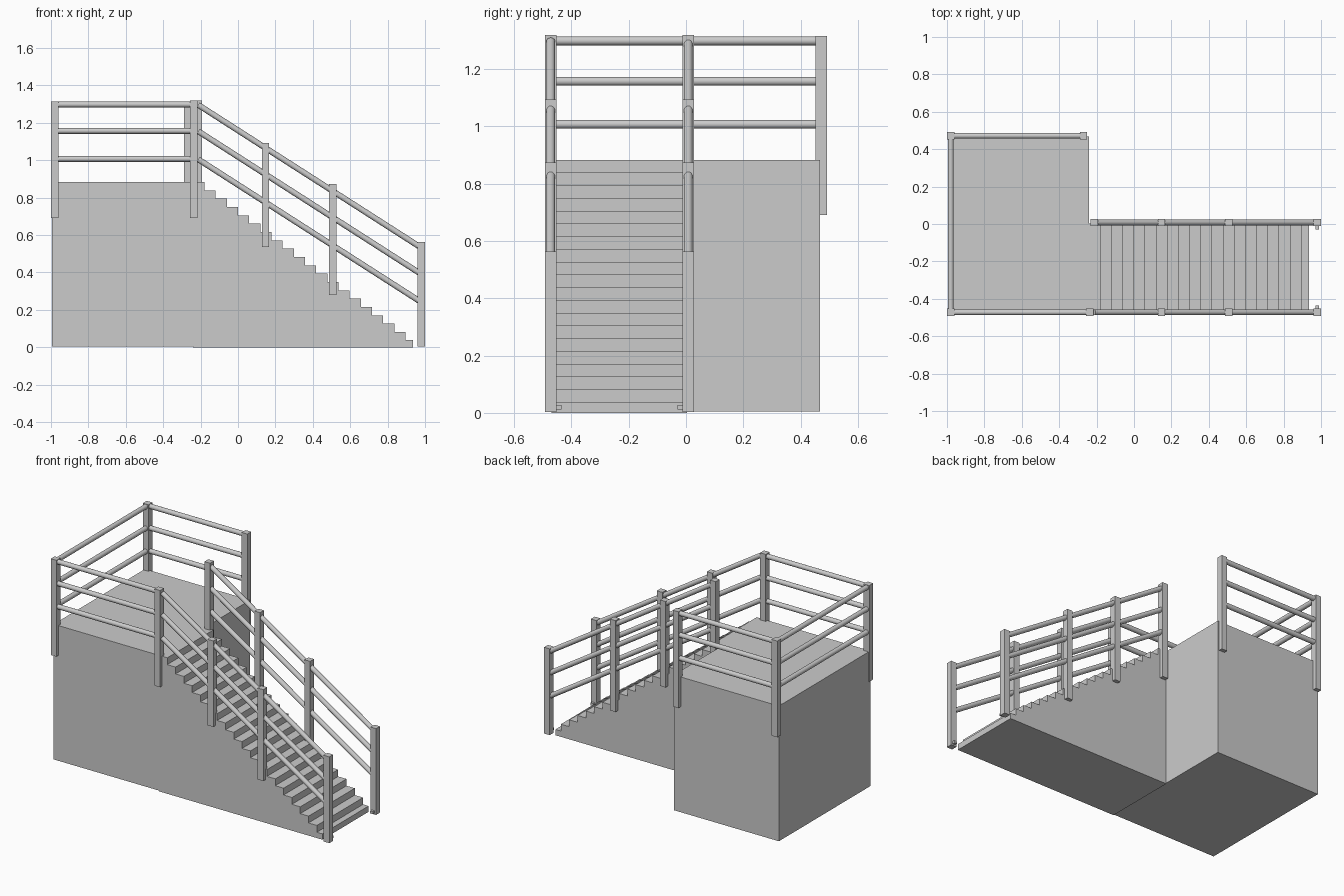
import bpy
import bmesh
from math import radians
from mathutils import Vector

cube = bpy.data.objects.get("Cube")
if cube:
    bpy.data.objects.remove(cube, do_unlink=True)

grey = bpy.data.materials.new("plain grey")
grey.use_nodes = True
GREY = (0.6, 0.6, 0.6, 1)
grey.diffuse_color = GREY
grey.node_tree.nodes["Principled BSDF"].inputs["Base Color"].default_value = GREY


def finish(name, bm):
    bmesh.ops.recalc_face_normals(bm, faces=bm.faces)
    mesh = bpy.data.meshes.new(name)
    bm.to_mesh(mesh)
    bm.free()
    mesh.materials.append(grey)
    obj = bpy.data.objects.new(name, mesh)
    bpy.context.collection.objects.link(obj)
    return obj


def box(name, low, high):
    low, high = Vector(low), Vector(high)
    bm = bmesh.new()
    bmesh.ops.create_cube(bm, size=1)
    bmesh.ops.scale(bm, vec=high - low, verts=bm.verts)
    bmesh.ops.translate(bm, vec=(low + high) / 2, verts=bm.verts)
    return finish(name, bm)


def post(name, x, y, bottom, top):
    h = 0.02
    return box(name, (x - h, y - h, bottom), (x + h, y + h, top))


def rail(name, start, end):
    start, end = Vector(start), Vector(end)
    axis = end - start
    bm = bmesh.new()
    bmesh.ops.create_cone(bm, cap_ends=True, segments=20, radius1=0.0155,
                          radius2=0.0155, depth=axis.length)
    turn = axis.to_track_quat('Z', 'Y').to_matrix()
    bmesh.ops.rotate(bm, matrix=turn, verts=bm.verts)
    bmesh.ops.translate(bm, vec=(start + end) / 2, verts=bm.verts)
    obj = finish(name, bm)
    bpy.ops.object.select_all(action='DESELECT')
    bpy.context.view_layer.objects.active = obj
    obj.select_set(True)
    bpy.ops.object.shade_smooth_by_angle(angle=radians(40))


LEFT, FRONT, BACK, INNER = -0.98, -0.472, 0.472, 0.008
DECK = 0.883

# Landing block
box("landing", (-0.995, -0.47, 0.005), (-0.24, 0.468, DECK))

# Solid flight of steps, extruded from its side profile
STEPS, RUN, RISE = 19, 0.0597, 0.0445
profile = [(-0.24, 0), (-0.24, DECK)]
for i in range(STEPS + 1):
    x = min(-0.179 + i * RUN, 0.935)
    z = DECK - i * RISE
    profile += [(x, z), (x, z - RISE if i < STEPS else 0)]
bm = bmesh.new()
side = bm.faces.new([bm.verts.new((x, -0.47, z)) for x, z in profile])
extruded = bmesh.ops.extrude_face_region(bm, geom=[side])["geom"]
bmesh.ops.translate(bm, vec=(0, 0.474, 0),
                    verts=[v for v in extruded if isinstance(v, bmesh.types.BMVert)])
finish("stairs", bm)

# Landing posts
post("landing_post_front_right", LEFT, FRONT, 0.69, 1.315)
post("landing_post_back_right", LEFT, BACK, 0.69, 1.315)
post("landing_post_back_left", -0.27, BACK, 0.69, 1.315)

# Stair posts, feet and sloped rails on both sides of the flight
LEVELS = {"top": 1.298, "middle": 1.157, "bottom": 1.007}
for label, y, head_x, inward in (("front", FRONT, -0.236, 1), ("back", INNER, -0.213, -1)):
    for i, (x, low, high) in enumerate(((head_x, 0.69, 1.318), (0.147, 0.535, 1.093),
                                        (0.506, 0.28, 0.873), (0.98, 0.003, 0.563))):
        post(f"stair_post_{label}_{i + 1}", x, y, low, high)
    foot = sorted((y, y + inward * 0.037))
    box(f"post_foot_{label}", (0.97, foot[0], 0.012), (0.99, foot[1], 0.028))
    for level, z in LEVELS.items():
        rail(f"stair_rail_{label}_{level}", (-0.213, y, z - 0.002), (0.975, y, z - 0.763))

# Level rails around the landing
for level, z in LEVELS.items():
    rail(f"landing_rail_front_{level}", (LEFT, FRONT, z), (-0.236, FRONT, z))
    rail(f"landing_rail_back_{level}", (LEFT, BACK, z), (-0.27, BACK, z))
    rail(f"landing_rail_side_{level}", (LEFT, FRONT, z), (LEFT, BACK, z))
